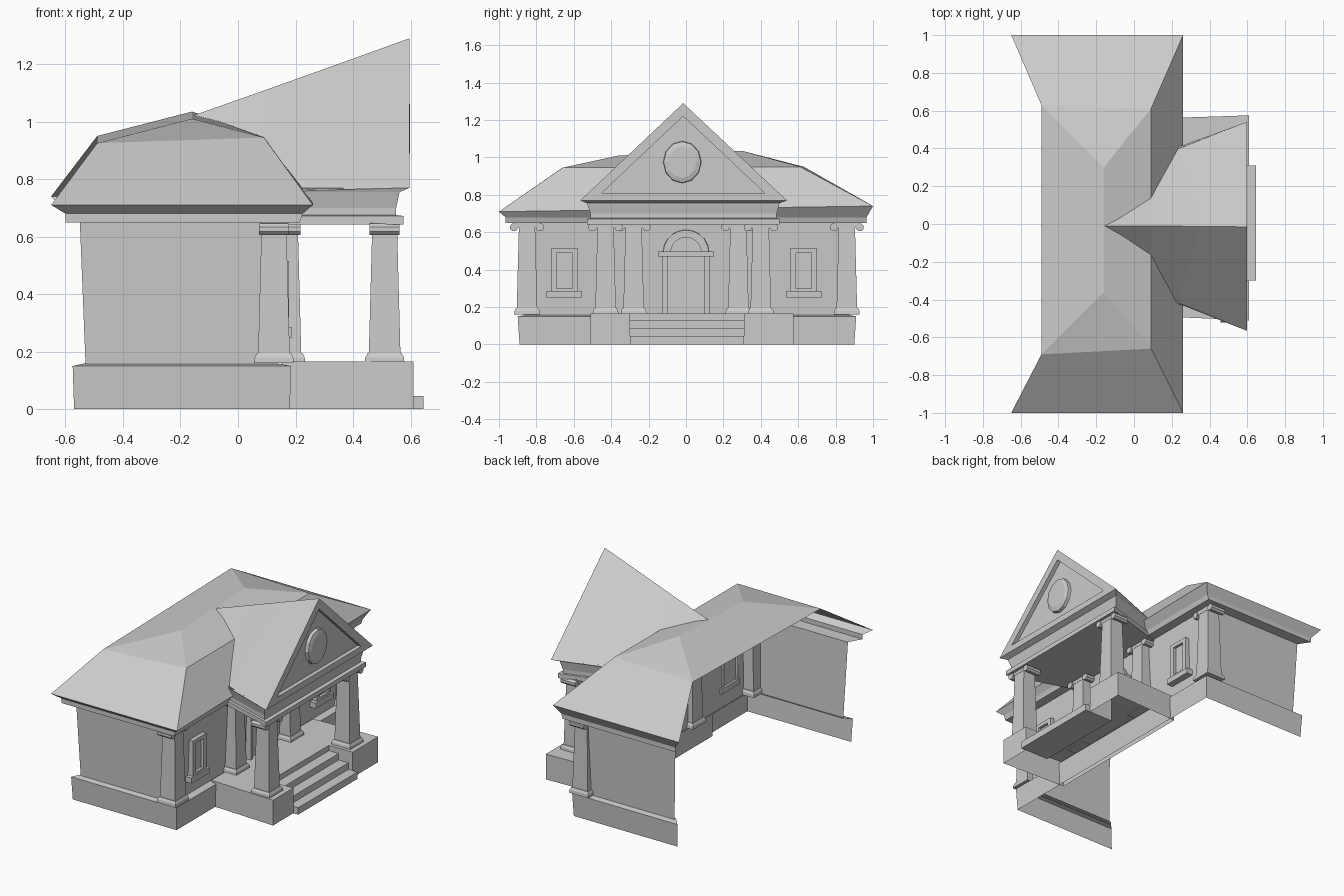
import bpy, bmesh
from math import cos, sin, pi

if "Cube" in bpy.data.objects:
    bpy.data.objects.remove(bpy.data.objects["Cube"])


def loft(name, rows, closed=True, cap_start=False, cap_end=False):
    """Skin a series of equal-length point rows with flat faces."""
    bm = bmesh.new()
    vs = [[bm.verts.new(p) for p in r] for r in rows]
    n = len(rows[0])
    for a, b in zip(vs, vs[1:]):
        for i in range(n if closed else n - 1):
            j = (i + 1) % n
            bm.faces.new((a[i], a[j], b[j], b[i]))
    if cap_start:
        bm.faces.new(vs[0][::-1])
    if cap_end:
        bm.faces.new(vs[-1])
    bmesh.ops.remove_doubles(bm, verts=bm.verts, dist=0.0005)
    bmesh.ops.recalc_face_normals(bm, faces=bm.faces)
    me = bpy.data.meshes.new(name)
    bm.to_mesh(me)
    bm.free()
    ob = bpy.data.objects.new(name, me)
    bpy.context.collection.objects.link(ob)
    return ob


def rect(x0, x1, y0, y1, z):
    return [(x0, y0, z), (x1, y0, z), (x1, y1, z), (x0, y1, z)]


def box(name, x0, x1, y0, y1, z0, z1):
    return loft(name, [rect(x0, x1, y0, y1, z0), rect(x0, x1, y0, y1, z1)], True, True, True)


def panel(name, steps):
    """Nested outlines in the y-z plane: each step is (x, [(y, z), ...])."""
    return loft(name, [[(x, y, z) for y, z in pts] for x, pts in steps], True, False, True)


def quad(y, hw, z0, z1):
    return [(y - hw, z0), (y + hw, z0), (y + hw, z1), (y - hw, z1)]


# Main house shell, open at the back
loft("plinth", [rect(-.57, .18, -.89, .90, 0), rect(-.575, .185, -.90, .91, .15),
                rect(-.53, .13, -.85, .86, .16)], closed=False)
loft("walls", [rect(-.53, .14, -.865, .875, .15), rect(-.55, .155, -.885, .895, .65)], closed=False)
loft("cornice", [rect(-.55, .155, -.88, .89, .65), rect(-.60, .215, -.965, .965, .65),
                 rect(-.60, .225, -.965, .965, .68)], closed=False)

# Hipped roof with a steep lower slope and a shallow upper slope
soffit = rect(-.60, .225, -.965, .965, .68)
eave = [(-.65, -1, .71), (.26, -1, .71), (.26, 1, .74), (-.65, 1, .74)]
brk = [(-.49, -.69, .925), (.09, -.66, .945), (.09, .61, .95), (-.49, .63, .95)]
loft("lower_roof", [soffit, eave, brk], closed=False)
r0, r1 = (-.16, -.36, 1.01), (-.16, .30, 1.035)
loft("upper_roof", [brk, [r0, r0, r1, r1]])

# Porch floor with a notch for the stairs
out = [(.15, -.49), (.61, -.51), (.61, -.30), (.44, -.30),
       (.44, .31), (.61, .31), (.61, .575), (.15, .56)]
loft("porch_floor", [[(x, y, z) for x, y in out] for z in (0, .165)], True, False, True)
stair = [(.44, 0), (.645, 0), (.645, .045), (.58, .045), (.58, .088), (.51, .088), (.51, .13), (.44, .13)]
loft("stairs", [[(x, y, z) for x, z in stair] for y in (-.30, .31)], True, True, True)


# Tapered square columns with scroll capitals
def column(name, x, y, w=.055):
    sq = lambda h, z: rect(x - h, x + h, y - h, y + h, z)
    loft(name + "_base", [sq(w + .014, .16), sq(w + .012, .18), sq(w + .004, .195)], True, True, True)
    loft(name + "_shaft", [sq(w, .19), sq(w - .012, .64)])
    box(name + "_capital", x - .045, x + .045, y - .07, y + .07, .622, .652)
    for s in (-1, 1):
        ring = [(y + s * .07 + .022 * cos(k * pi / 4 + pi / 8),
                 .626 + .022 * sin(k * pi / 4 + pi / 8)) for k in range(8)]
        loft(name + "_scroll", [[(cx, a, b) for a, b in ring] for cx in (x - .052, x + .052)],
             True, True, True)


for x, y, nm in ((.51, -.43, "porch_column"), (.51, .40, "porch_column"),
                 (.165, -.28, "door_column"), (.165, .28, "door_column"),
                 (.125, -.85, "corner_column"), (.125, .86, "corner_column")):
    column(nm, x, y)


# Porch beam and cornice, narrowing toward the house
def beam(xf, y0, y1, z, xb=.14):
    return [(xb, y0 * .74, z), (xf, y0, z), (xf, y1, z), (xb, y1 * .74, z)]


loft("porch_beam", [beam(.575, -.53, .50, .642), beam(.575, -.53, .50, .672),
                    beam(.55, -.51, .485, .675), beam(.55, -.51, .485, .70),
                    beam(.562, -.53, .50, .755), beam(.597, -.565, .54, .77, .235)],
     True, True, False)

# Porch roof: ridge rises toward the front
loft("porch_roof", [
    [(.597, -.565, .77), (.23, -.42, .76), (.09, -.17, .94), (-.16, -.01, 1.02)],
    [(.597, -.015, 1.29), (.35, -.013, 1.201), (.09, -.01, 1.108), (-.16, -.01, 1.02)],
    [(.597, .54, .77), (.24, .41, .76), (.09, .14, .945), (-.16, -.01, 1.02)]], closed=False)

# Gable face with recessed triangle
inner = [(-.45, .81), (.42, .81), (-.015, 1.22)]
panel("gable", [(.597, [(-.565, .77), (.54, .77), (-.015, 1.29)]), (.597, inner), (.57, inner)])

# Plain faceted medallion
disc = lambda r: [(-.02 + r * .95 * cos(k * pi / 6), .975 + r * 1.05 * sin(k * pi / 6)) for k in range(12)]
panel("medallion", [(.565, disc(.108)), (.59, disc(.105)), (.598, disc(.08))])

# Windows with sills
for y in (-.65, .63):
    o, i = quad(y, .07, .28, .515), quad(y, .042, .30, .49)
    panel("window", [(.13, o), (.178, o), (.178, i), (.16, i)])
    box("window_sill", .13, .187, y - .095, y + .095, .25, .285)

# Arched doorway
panel("door", [(.13, quad(0, .125, .16, .48)), (.18, quad(0, .125, .16, .48)),
               (.18, quad(0, .1, .165, .475)), (.16, quad(0, .1, .165, .475))])
box("door_lintel", .13, .19, -.15, .15, .47, .497)
arc = lambda r: [(r * cos(k * pi / 10), .49 + r * sin(k * pi / 10)) for k in range(11)]
panel("door_arch", [(.13, arc(.125)), (.18, arc(.122)), (.18, arc(.082)), (.163, arc(.082))])
